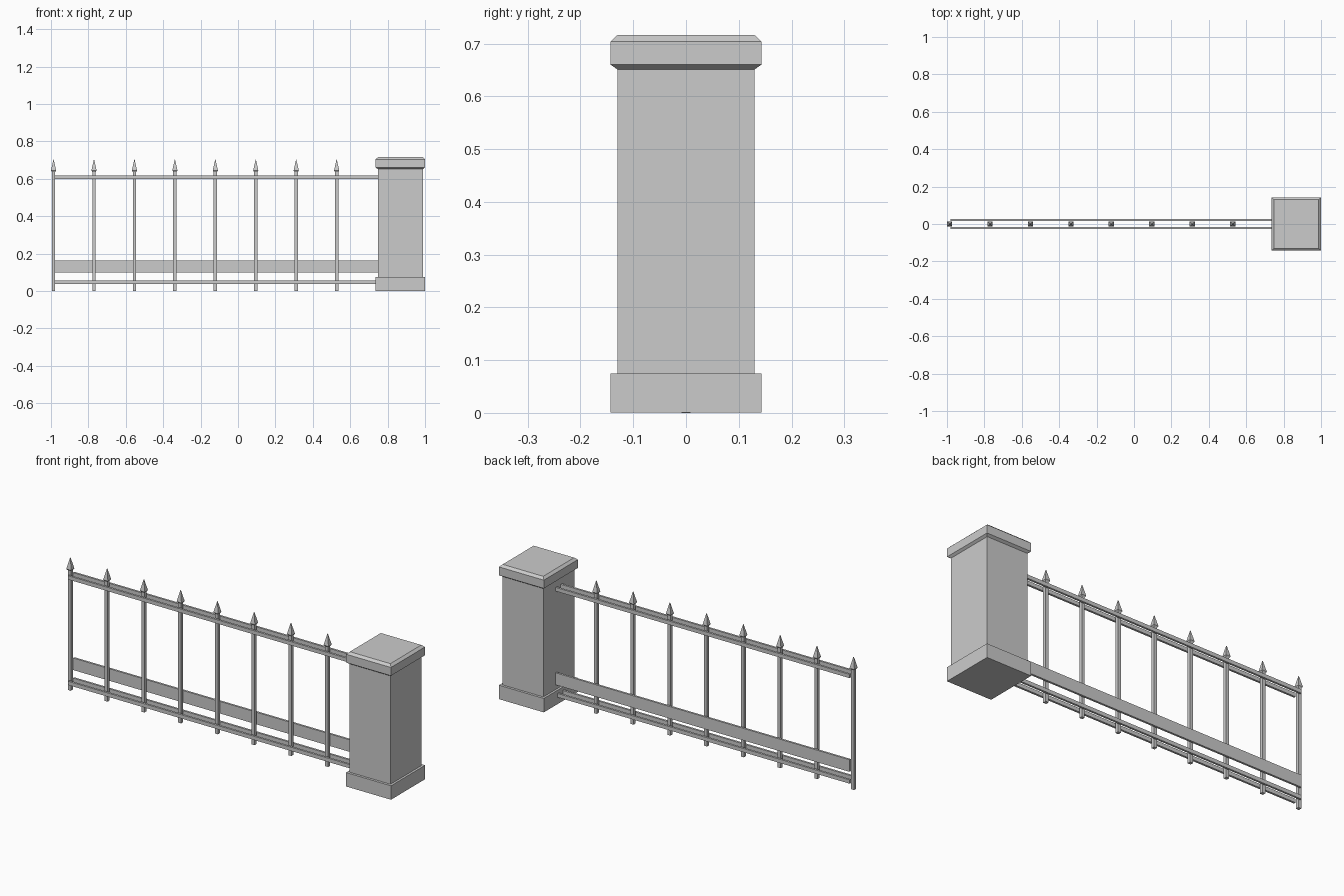
import bpy, bmesh

if "Cube" in bpy.data.objects:
    bpy.data.objects.remove(bpy.data.objects["Cube"])


def lofted(name, cx, cy, rings):
    """Stack of rectangular rings (half x, half y, z), capped at both ends."""
    bm = bmesh.new()
    loops = [[bm.verts.new((cx + sx * hx, cy + sy * hy, z))
              for sx, sy in ((-1, -1), (1, -1), (1, 1), (-1, 1))]
             for hx, hy, z in rings]
    for a, b in zip(loops, loops[1:]):
        for i in range(4):
            j = (i + 1) % 4
            bm.faces.new((a[i], a[j], b[j], b[i]))
    bm.faces.new(loops[0][::-1])
    bm.faces.new(loops[-1])
    bmesh.ops.recalc_face_normals(bm, faces=bm.faces[:])
    mesh = bpy.data.meshes.new(name)
    bm.to_mesh(mesh)
    bm.free()
    obj = bpy.data.objects.new(name, mesh)
    bpy.context.collection.objects.link(obj)
    return obj


def box(name, x0, x1, y0, y1, z0, z1):
    hx, hy = (x1 - x0) / 2, (y1 - y0) / 2
    return lofted(name, (x0 + x1) / 2, (y0 + y1) / 2, [(hx, hy, z0), (hx, hy, z1)])


# Stone pillar: plinth, shaft, chamfered cap
PX = 0.868
lofted("pillar_base", PX, 0, [(0.132, 0.143, 0.001), (0.132, 0.143, 0.075)])
lofted("pillar_shaft", PX, 0, [(0.12, 0.13, 0.07), (0.12, 0.13, 0.655)])
lofted("pillar_cap", PX, 0, [(0.12, 0.13, 0.651), (0.132, 0.143, 0.66),
                             (0.132, 0.143, 0.704), (0.119, 0.13, 0.716)])

# Upright bars with pointed spear tips
for i in range(8):
    x = -0.986 + i * 0.2162
    b, s = 0.0088, 0.014
    lofted(f"bar_{i + 1}", x, 0, [(b, b, 0), (b, b, 0.642)])
    lofted(f"spear_tip_{i + 1}", x, 0, [(b, b, 0.636), (s, s, 0.644), (0.001, 0.001, 0.702)])

# Paired rails on both sides of the bars
R0, R1 = -0.981, 0.752
for level, z0, z1 in (("top", 0.598, 0.618), ("bottom", 0.037, 0.057)):
    box(f"{level}_rail_front", R0, R1, -0.027, -0.016, z0, z1)
    box(f"{level}_rail_back", R0, R1, 0.016, 0.027, z0, z1)

# Wide flat board behind the bars
box("back_board", R0, R1, 0.016, 0.027, 0.1, 0.164)
